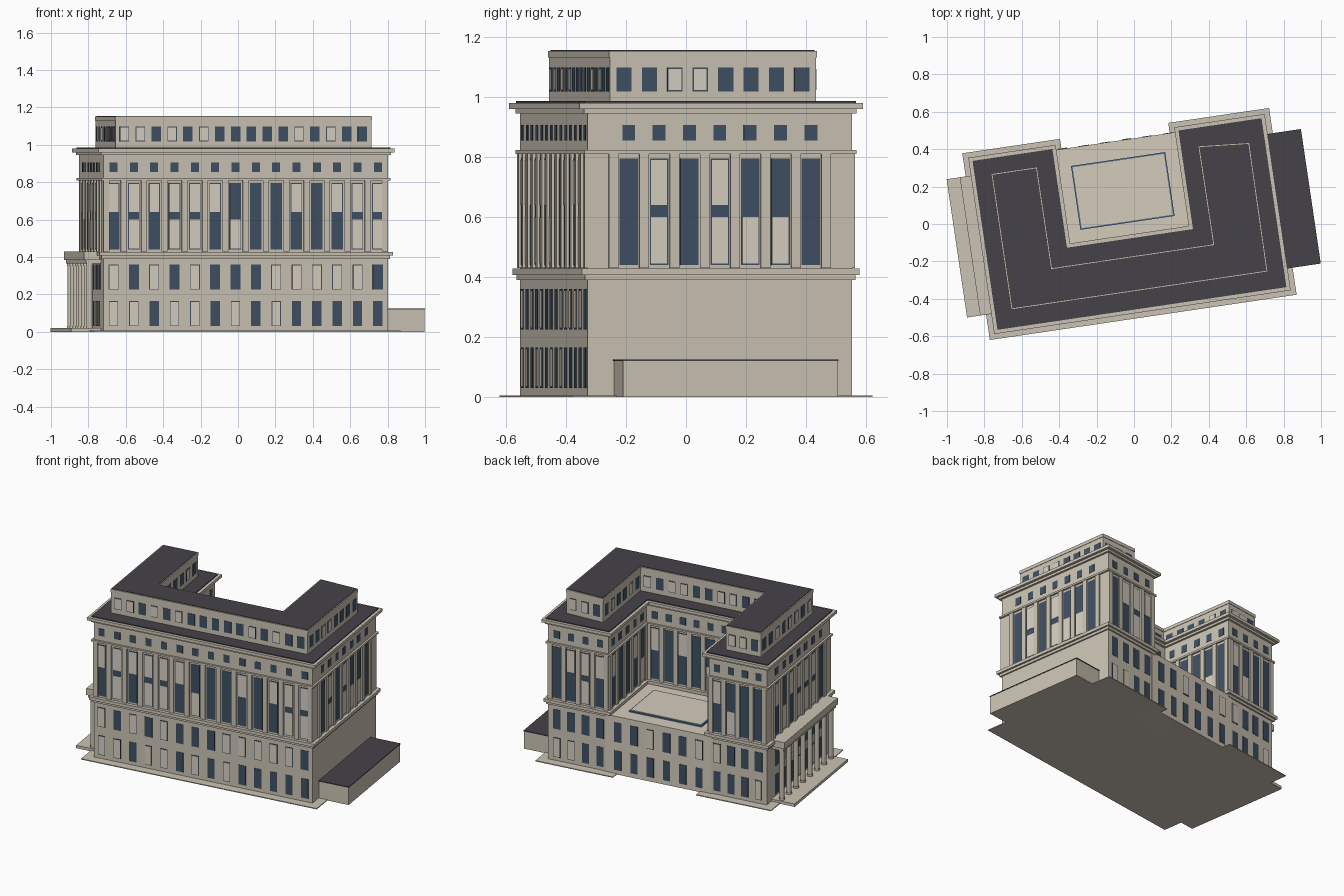
import bpy, bmesh, math, random
from mathutils import Vector, Matrix

if "Cube" in bpy.data.objects:
    bpy.data.objects.remove(bpy.data.objects["Cube"])

random.seed(4)
ROT = Matrix.Rotation(math.radians(8.4), 4, 'Z')   # building is turned on its plot


def material(name, rgb):
    m = bpy.data.materials.new(name)
    m.diffuse_color = (*rgb, 1)
    m.use_nodes = True
    m.node_tree.nodes["Principled BSDF"].inputs["Base Color"].default_value = m.diffuse_color
    return m


STONE = material("stone", (.60, .55, .46))
PALE = material("pale_stone", (.66, .60, .50))
ROOF = material("roof_dark", (.06, .055, .065))
GLASS = material("glass", (.05, .08, .125))
BLIND = material("blind", (.68, .63, .54))
TRIM = material("skylight_blue", (.08, .17, .30))


def finish(name, bm, mat):
    bm.transform(ROT)
    bmesh.ops.recalc_face_normals(bm, faces=bm.faces)
    me = bpy.data.meshes.new(name)
    bm.to_mesh(me)
    bm.free()
    me.materials.append(mat)
    ob = bpy.data.objects.new(name, me)
    bpy.context.collection.objects.link(ob)
    return ob


def prism(name, pts, z0, z1, mat):
    bm = bmesh.new()
    f = bm.faces.new([bm.verts.new((x, y, z0)) for x, y in pts])
    ext = bmesh.ops.extrude_face_region(bm, geom=[f], use_keep_orig=True)
    vs = [g for g in ext["geom"] if isinstance(g, bmesh.types.BMVert)]
    bmesh.ops.translate(bm, vec=(0, 0, z1 - z0), verts=vs)
    return finish(name, bm, mat)


def rect(x0, x1, y0, y1):
    return [(x0, y0), (x1, y0), (x1, y1), (x0, y1)]


def grow(pts, d):
    """Offset a counter-clockwise outline outwards by d."""
    out, n = [], len(pts)
    for i in range(n):
        a, b, c = (Vector(pts[(i + k) % n]) for k in (-1, 0, 1))
        e, f = (b - a).normalized(), (c - b).normalized()
        n1, n2 = Vector((e.y, -e.x)), Vector((f.y, -f.x))
        out.append(tuple(b + (n1 + n2) * d / (1 + n1.dot(n2))))
    return out


def slab(bm, edge, t, w, z0, z1, proud):
    """Thin box on the wall edge, centred t along it, standing proud of the wall."""
    a, b = Vector(edge[0]), Vector(edge[1])
    d = (b - a).normalized()
    nrm = Vector((d.y, -d.x))
    c = a + d * t + nrm * (proud - .01) / 2
    m = Matrix(((d.x, nrm.x, 0, c.x), (d.y, nrm.y, 0, c.y),
                (0, 0, 1, (z0 + z1) / 2), (0, 0, 0, 1)))
    bmesh.ops.create_cube(bm, size=1, matrix=m @ Matrix.Diagonal((w, proud + .01, z1 - z0, 1)))


glass, blinds, pilasters = bmesh.new(), bmesh.new(), bmesh.new()


def length(edge):
    return (Vector(edge[1]) - Vector(edge[0])).length


def bays(edge, n, margin):
    s = (length(edge) - 2 * margin) / n
    return [margin + s * (i + .5) for i in range(n)], s


def window_row(edge, n, margin, w, z0, z1, chance):
    for t in bays(edge, n, margin)[0]:
        slab(glass, edge, t, w, z0, z1, .002)
        if random.random() < chance:
            slab(blinds, edge, t, w - .008, z0 + .005, z1 - .005, .004)


def tall_row(edge, n, margin):
    centres, s = bays(edge, n, margin)
    for t in centres:
        slab(glass, edge, t, .062, .44, .795, .002)
        r = random.random()
        if r < .45:
            slab(blinds, edge, t, .054, .64, .79, .004)
        if r < .22 or r > .85:
            slab(blinds, edge, t, .054, .445, .60, .004)
    for i in range(n + 1):
        t = min(max(margin + s * i, .016), length(edge) - .016)
        slab(pilasters, edge, t, .032, .43, .81, .010)


# Outlines
X0, X1, Y0, Y1 = -.793, .745, -.441, .448
XA, XB, YC = -.385, .32, -.085
U = [(X0, Y0), (X1, Y0), (X1, Y1), (XB, Y1), (XB, YC), (XA, YC), (XA, Y1), (X0, Y1)]
ATTIC = [(-.714, -.355), (.668, -.355), (.672, .338), (.402, .36),
         (.404, -.17), (-.469, -.17), (-.470, .375), (-.714, .375)]


def edges(p):
    return [(p[i], p[(i + 1) % len(p)]) for i in range(len(p))]


# Main masses
prism("ground_plinth", grow(U, .06), 0, .006, STONE)
prism("lower_storeys", rect(X0, X1, Y0, Y1), 0, .40, STONE)
prism("court_block", rect(XA - .02, XB + .02, YC, .453), .0, .402, PALE)
prism("upper_storeys", U, .39, .95, STONE)

# Horizontal belts and cornice
for name, d, z0, z1, mat in [
        ("lower_belt_base", .010, .39, .407, STONE), ("lower_belt", .023, .407, .428, STONE),
        ("upper_belt", .013, .81, .822, STONE), ("cornice_base", .014, .945, .96, STONE),
        ("cornice", .032, .96, .98, STONE), ("main_roof", .012, .98, .986, ROOF)]:
    prism(name, grow(U, d), z0, z1, mat)

# Set-back top storey
prism("top_storey", ATTIC, .98, 1.13, STONE)
prism("top_storey_parapet", grow(ATTIC, .003), 1.13, 1.152, STONE)
prism("top_roof", grow(ATTIC, -.004), 1.15, 1.155, ROOF)

# Court skylight
prism("skylight_frame", rect(-.288, .221, .011, .356), .40, .411, TRIM)
prism("skylight_panel", rect(-.280, .213, .019, .348), .40, .414, PALE)

# Side annex
prism("annex", rect(X1 - .01, .955, -.353, .37), 0, .12, STONE)
prism("annex_roof", rect(X1 - .01, .957, -.355, .372), .12, .126, ROOF)

# Colonnade porch on the left side
PY0, PY1 = -.364, .383
prism("porch_floor", rect(-.956, X0 + .01, PY0, PY1), 0, .02, STONE)
prism("porch_beam", rect(-.875, X0 + .01, PY0 + .008, PY1 - .008), .365, .385, STONE)
prism("porch_roof", rect(-.885, X0 + .01, PY0, PY1), .385, .43, STONE)
cols = bmesh.new()
for i in range(8):
    y = PY0 + .03 + i * (PY1 - PY0 - .06) / 7
    for r, z0, z1 in ((.016, .02, .365), (.020, .02, .032), (.020, .352, .366)):
        bmesh.ops.create_cone(cols, cap_ends=True, segments=16, radius1=r, radius2=r, depth=z1 - z0,
                              matrix=Matrix.Translation((-.852, y, (z0 + z1) / 2)))
finish("porch_columns", cols, STONE)

# Upper windows and pilasters on every face of the U
for e, n, m in zip(edges(U), (14, 7, 4, 5, 7, 5, 4, 7), (0, .087, .01, .01, .01, .01, .01, .087)):
    tall_row(e, n, m)
    window_row(e, n, m, .043, .855, .906, 0)

# Lower windows: front, wing backs, court back, left side
E = edges(U)
for e, n, m in ((E[0], 14, 0), (E[2], 4, .01), (E[6], 4, .01),
                (((XB, .453), (XA, .453)), 6, .01), (E[7], 7, .087)):
    window_row(e, n, m, .05, .03, .165, .3)
    window_row(e, n, m, .054, .225, .36, .35)

# Top storey windows
for e in edges(ATTIC):
    window_row(e, max(2, round(length(e) / .087)), .005, .051, 1.018, 1.098, .4)

finish("window_glass", glass, GLASS)
finish("window_blinds", blinds, BLIND)
finish("pilasters", pilasters, STONE)
